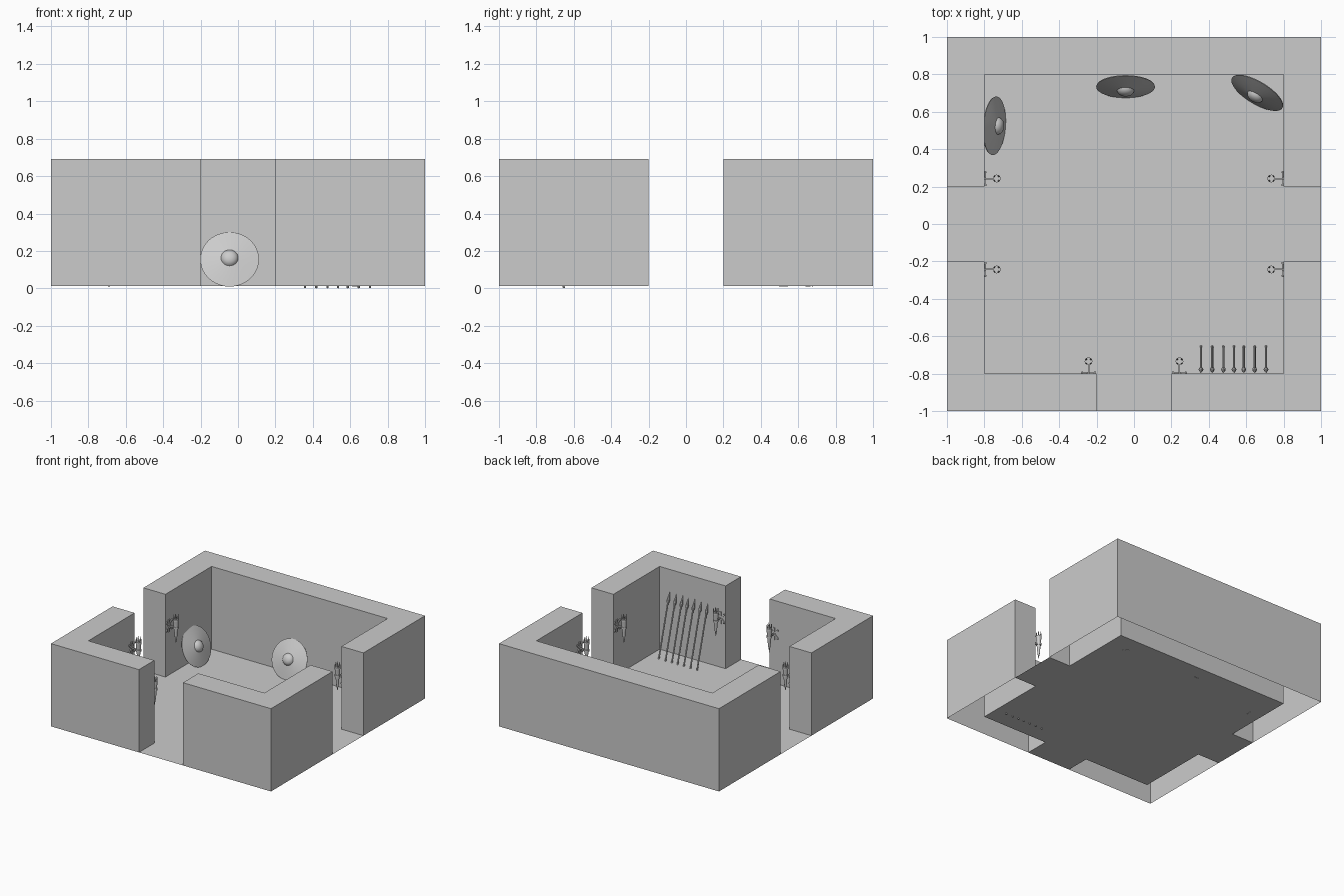
import bpy, bmesh
from math import sin, cos, pi, radians
from mathutils import Matrix, Vector

if "Cube" in bpy.data.objects:
    bpy.data.objects.remove(bpy.data.objects["Cube"])

FLOOR, TOP = 0.012, 0.692


def make(name, bm, smooth=False):
    bmesh.ops.recalc_face_normals(bm, faces=bm.faces)
    me = bpy.data.meshes.new(name)
    bm.to_mesh(me)
    bm.free()
    ob = bpy.data.objects.new(name, me)
    bpy.context.collection.objects.link(ob)
    if smooth:
        bpy.context.view_layer.objects.active = ob
        ob.select_set(True)
        bpy.ops.object.shade_smooth_by_angle(angle=radians(35))
        ob.select_set(False)
    return ob


def lathe(bm, profile, n, mat):
    # revolve (radius, height) points about local z, radius 0 gives a tip
    rings = []
    for r, h in profile:
        if r == 0:
            rings.append([bm.verts.new(mat @ Vector((0, 0, h)))])
        else:
            rings.append([bm.verts.new(mat @ Vector((r * cos(2 * pi * i / n), r * sin(2 * pi * i / n), h)))
                          for i in range(n)])
    for a, b in zip(rings, rings[1:]):
        for i in range(n):
            j = (i + 1) % n
            if len(a) == 1:
                bm.faces.new((a[0], b[i], b[j]))
            elif len(b) == 1:
                bm.faces.new((a[i], a[j], b[0]))
            else:
                bm.faces.new((a[i], a[j], b[j], b[i]))


def box(bm, center, size, mat, rot=Matrix()):
    m = mat @ Matrix.Translation(center) @ rot @ Matrix.Diagonal((*size, 1))
    bmesh.ops.create_cube(bm, size=1, matrix=m)


def wall(name, outline):
    # wall block: sides and top, open underneath
    bm = bmesh.new()
    low = [bm.verts.new((x, y, FLOOR)) for x, y in outline]
    high = [bm.verts.new((x, y, TOP)) for x, y in outline]
    n = len(outline)
    for i in range(n):
        j = (i + 1) % n
        bm.faces.new((low[i], low[j], high[j], high[i]))
    bm.faces.new(high)
    make(name, bm)


# walls: one U at the back, two L corners at the front
wall("back_wall", [(-1, .2), (-.8, .2), (-.8, .8), (.8, .8), (.8, .2), (1, .2), (1, 1), (-1, 1)])
for side, s in (("left", -1), ("right", 1)):
    wall(side + "_front_wall", [(s * x, y) for x, y in
         [(1, -.2), (.8, -.2), (.8, -.8), (.2, -.8), (.2, -1), (1, -1)]])

# floor sheet reaching out through the three doorways
bm = bmesh.new()
half = [(.2, -1), (.2, -.8), (.8, -.8), (.8, -.2), (1, -.2), (1, .2), (.8, .2), (.8, .8)]
bm.faces.new([bm.verts.new((x, y, FLOOR)) for x, y in half + [(-x, y) for x, y in reversed(half)]])
floor = make("floor", bm)
if floor.data.polygons[0].normal.z < 0:
    floor.data.flip_normals()

# round shields leaning on the walls
shield = [(0, .05), (.018, .048), (.033, .041), (.042, .031), (.046, .022), (.08, .016), (.12, .008),
          (.157, 0), (.155, -.005), (.12, .002), (.06, .012), (0, .016)]
for name, loc, yaw in (("back_shield", (-.045, .733, .155), 0),
                       ("left_shield", (-.745, .525, .155), 86),
                       ("corner_shield", (.658, .70, .155), -31)):
    bm = bmesh.new()
    lathe(bm, shield, 48, Matrix.Translation(loc) @ Matrix.Rotation(radians(yaw), 4, 'Z')
          @ Matrix.Rotation(radians(68), 4, 'X'))
    make(name, bm, True)

# row of spears leaning on the front wall
for k, x in enumerate((.358, .418, .478, .535, .587, .645, .706)):
    base, tip = Vector((x, -.652, .002)), Vector((x, -.797, .515))
    d = tip - base
    L = d.length
    bm = bmesh.new()
    m = Matrix.Translation(base) @ d.to_track_quat('Z', 'Y').to_matrix().to_4x4()
    lathe(bm, [(0, 0), (.006, 0), (.006, L - .09), (.009, L - .09), (.013, L - .07), (0, L)], 8, m)
    make(f"spear_{k + 1}", bm, True)

# wall torches: local +x points out of the wall
places = [(s * .8, y, 0 if s < 0 else 180) for s in (-1, 1) for y in (-.243, .243)]
places += [(x, -.8, 90) for x in (-.243, .243)]
for k, (x, y, yaw) in enumerate(places):
    m = Matrix.Translation((x, y, 0)) @ Matrix.Rotation(radians(yaw), 4, 'Z')
    bm = bmesh.new()
    # crossed wall plate with studs at its corners
    for a in (45, -45):
        box(bm, (.003, 0, .42), (.006, .012, .10), m, Matrix.Rotation(radians(a), 4, 'X'))
    box(bm, (.004, 0, .42), (.008, .014, .10), m)
    for sy in (-1, 1):
        for sz in (-1, 1):
            box(bm, (.006, sy * .034, .42 + sz * .034), (.011, .01, .01), m)
    # arm and holding ring
    box(bm, (.025, 0, .42), (.05, .008, .012), m)
    axis = m @ Matrix.Translation((.066, 0, 0))
    lathe(bm, [(.016, .412), (.021, .412), (.021, .428), (.016, .428), (.016, .412)], 12, axis)
    # tapered torch body and crown prongs
    lathe(bm, [(0, .29), (.009, .34), (.016, .42), (.021, .475), (.021, .49), (0, .49)], 12, axis)
    for i in range(4):
        r = axis @ Matrix.Rotation(pi / 2 * i + pi / 4, 4, 'Z') @ Matrix.Translation((.0165, 0, 0))
        lathe(bm, [(.005, .488), (.005, .505), (0, .532)], 4, r)
    make(f"torch_{k + 1}", bm)
